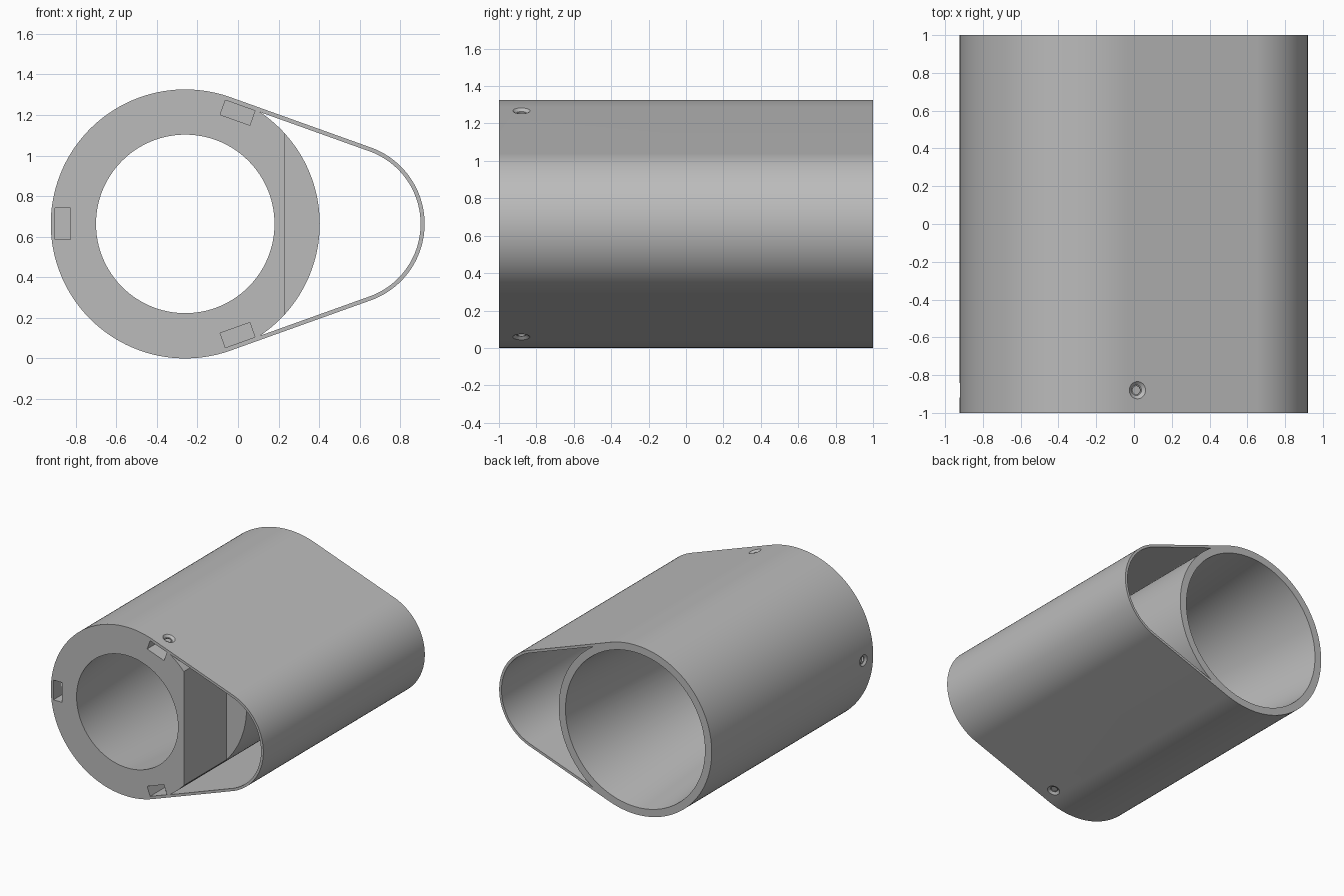
import bpy, bmesh
from math import sin, cos, acos, radians, pi
from mathutils import Matrix, Vector

if "Cube" in bpy.data.objects:
    bpy.data.objects.remove(bpy.data.objects["Cube"], do_unlink=True)

# Main dimensions
BIG_X, TAIL_X, MID_Z = -0.26, 0.52, 0.663
BIG_R, TAIL_R, WALL = 0.663, 0.40, 0.02
PHI = acos((BIG_R - TAIL_R) / (TAIL_X - BIG_X))   # normal angle of the straight sides

grey = bpy.data.materials.new("grey plastic")
grey.use_nodes = True
grey.diffuse_color = (0.5, 0.5, 0.5, 1)
grey.node_tree.nodes["Principled BSDF"].inputs["Base Color"].default_value = (0.5, 0.5, 0.5, 1)


def arc(cx, r, a0, a1, n):
    return [(cx + r * cos(a0 + (a1 - a0) * i / n), MID_Z + r * sin(a0 + (a1 - a0) * i / n))
            for i in range(n + 1)]


def finish(name, bm):
    bmesh.ops.recalc_face_normals(bm, faces=bm.faces)
    mesh = bpy.data.meshes.new(name)
    bm.to_mesh(mesh)
    bm.free()
    mesh.materials.append(grey)
    obj = bpy.data.objects.new(name, mesh)
    bpy.context.collection.objects.link(obj)
    return obj


def loft(name, front, back, y0, y1):
    """Solid between two matching outlines in the xz plane."""
    bm = bmesh.new()
    a = [bm.verts.new((x, y0, z)) for x, z in front]
    b = [bm.verts.new((x, y1, z)) for x, z in back]
    bm.faces.new(a)
    bm.faces.new(b)
    for i in range(len(a)):
        j = (i + 1) % len(a)
        bm.faces.new((a[i], a[j], b[j], b[i]))
    return finish(name, bm)


def cut(body, cutter):
    mod = body.modifiers.new("cut", 'BOOLEAN')
    mod.operation, mod.solver, mod.object = 'DIFFERENCE', 'EXACT', cutter
    bpy.context.view_layer.objects.active = body
    bpy.ops.object.modifier_apply(modifier=mod.name)
    bpy.data.objects.remove(cutter, do_unlink=True)


# Teardrop body
outline = arc(BIG_X, BIG_R, PHI, 2 * pi - PHI, 120) + arc(TAIL_X, TAIL_R, -PHI, PHI, 72)
body = loft("teardrop_sleeve", outline, outline, -1, 1)

# Tail cavity between the round tube and the thin shell
beta = PHI - acos((BIG_R - WALL) / BIG_R)
cavity = arc(BIG_X, BIG_R, beta, -beta, 56) + arc(TAIL_X, TAIL_R - WALL, -PHI, PHI, 72)
cut(body, loft("cavity_cutter", cavity, cavity, -1.1, 1.1))

# Flat relief on the front part of the tube
r = BIG_R + 0.017
half = acos((0.23 - BIG_X) / r)
segment = arc(BIG_X, r, -half, half, 40)
cut(body, loft("flat_cutter", segment, segment, -1.1, -0.47))


# Tapered bore, wider at the back
def bore_radius(y):
    return 0.44 + 0.165 * (y + 1) / 2


rings = [arc(BIG_X, bore_radius(y), 0, 2 * pi, 128)[:-1] for y in (-1.1, 1.1)]
cut(body, loft("bore_cutter", rings[0], rings[1], -1.1, 1.1))


# Nut pockets in the front face, each with a countersunk screw hole
def local_frame(normal, tangent, shift):
    n, t, y = Vector(normal), Vector(tangent), Vector((0, 1, 0))
    m = Matrix((t, y, n)).transposed().to_4x4()
    m.translation = Vector((BIG_X, 0, MID_Z)) + t * shift
    return m


s, c = cos(PHI), sin(PHI)
frames = [local_frame((-1, 0, 0), (0, 0, 1), 0),
          local_frame((s, 0, c), (c, 0, -s), 0.058),
          local_frame((s, 0, -c), (c, 0, s), 0.058)]
for m in frames:
    bm = bmesh.new()
    bmesh.ops.create_cube(bm, size=1, matrix=m @ Matrix.Translation((0, -0.93, 0.603))
                          @ Matrix.Diagonal((0.155, 0.34, 0.076, 1)))
    cut(body, finish("pocket_cutter", bm))
    for r1, r2, depth, height in ((0.022, 0.022, 0.1, 0.65), (0.028, 0.066, 0.03, 0.664)):
        bm = bmesh.new()
        bmesh.ops.create_cone(bm, cap_ends=True, segments=32, radius1=r1, radius2=r2,
                              depth=depth, matrix=m @ Matrix.Translation((0, -0.88, height)))
        cut(body, finish("screw_cutter", bm))

# Smooth curved walls, sharp rims
bpy.ops.object.select_all(action='DESELECT')
body.select_set(True)
bpy.context.view_layer.objects.active = body
bpy.ops.object.shade_smooth_by_angle(angle=radians(30))
